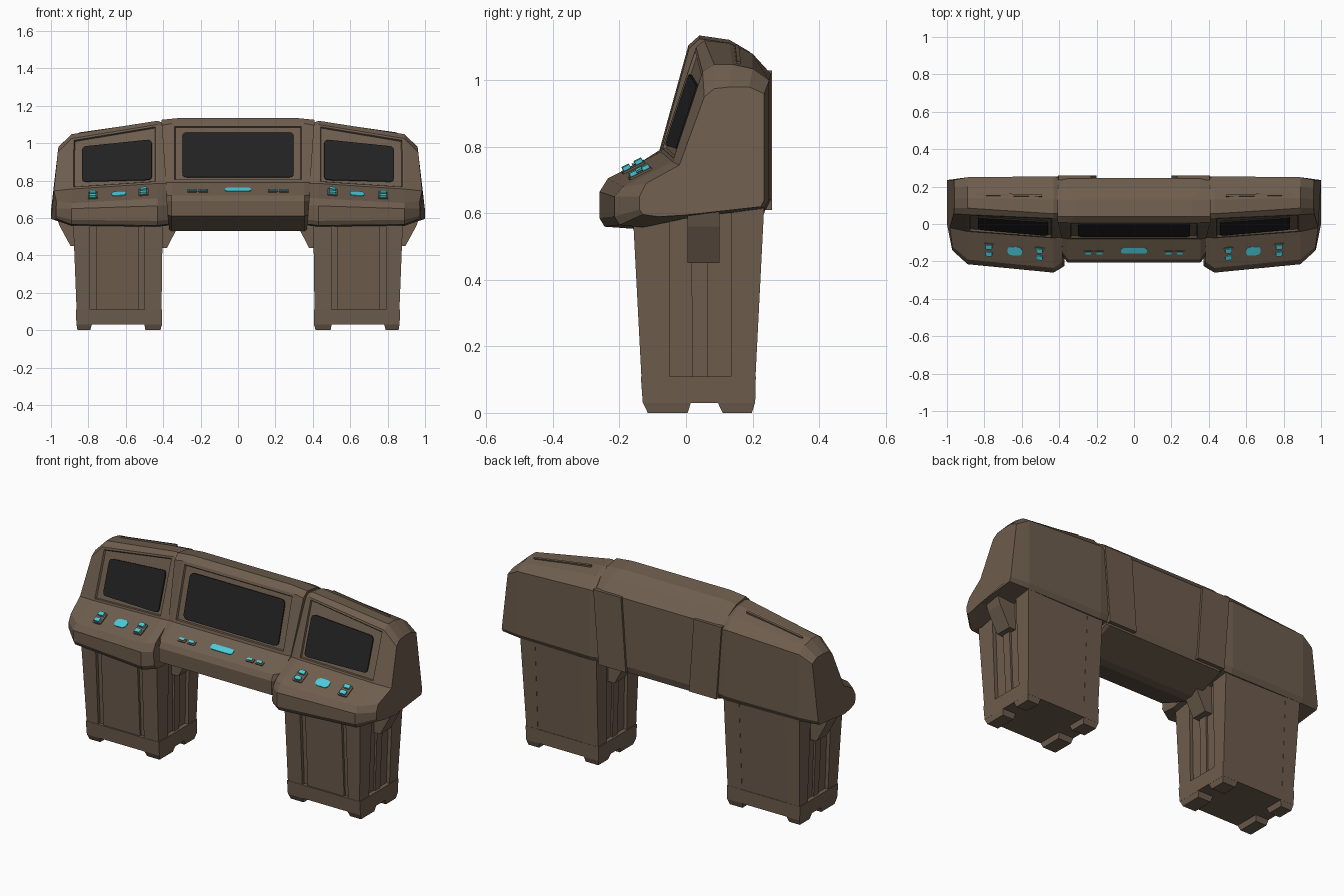
import bpy, bmesh, math
from mathutils import Vector


def material(name, rgb):
    m = bpy.data.materials.new(name)
    m.diffuse_color = (*rgb, 1)
    return m


BROWN = material("brown metal", (0.155, 0.110, 0.075))
BLACK = material("black screen", (0.016, 0.016, 0.016))
CYAN = material("cyan light", (0.07, 0.60, 0.70))


def loft(name, rings, mat=BROWN, mirror=False, inset=None):
    """Skin closed rings of points; optionally recess face inset = (ring, point, margin, depth)."""
    bm = bmesh.new()
    vs = [[bm.verts.new(p) for p in r] for r in rings]
    n = len(vs[0])
    faces = {}
    for i in range(len(vs) - 1):
        for j in range(n):
            k = (j + 1) % n
            faces[i, j] = bm.faces.new((vs[i][j], vs[i][k], vs[i + 1][k], vs[i + 1][j]))
    bm.faces.new(vs[0])
    bm.faces.new(vs[-1])
    bmesh.ops.recalc_face_normals(bm, faces=bm.faces[:])
    if inset:
        i, j, margin, depth = inset
        f = faces[i, j]
        bmesh.ops.inset_individual(bm, faces=[f], thickness=margin, depth=0)
        bmesh.ops.inset_individual(bm, faces=[f], thickness=0.006, depth=-depth)
    me = bpy.data.meshes.new(name)
    bm.to_mesh(me)
    bm.free()
    me.materials.append(mat)
    ob = bpy.data.objects.new(name, me)
    bpy.context.collection.objects.link(ob)
    if mirror:
        ob.modifiers.new("mirror", "MIRROR").use_axis[0] = True
    return ob


def panel(name, c, u, v, w, h, t, r, mat, mirror=False, taper=0.0, base=-0.004):
    """Rounded rectangular plate at c, lying along directions u and v."""
    c, u, v = Vector(c), Vector(u).normalized(), Vector(v).normalized()
    nrm = u.cross(v).normalized()
    flat = []
    for q, (sx, sy) in enumerate([(1, 1), (-1, 1), (-1, -1), (1, -1)]):
        for s in range(4):
            a = math.pi / 2 * (q + s / 3)
            flat.append((sx * (w / 2 - r) + r * math.cos(a), sy * (h / 2 - r) + r * math.sin(a)))
    rings = [[c + u * a + v * b * (1 - taper * a / w) + nrm * d for a, b in flat] for d in (base, t)]
    return loft(name, rings, mat, mirror)


def tbox(name, lo, hi, z0, z1, mirror=True):
    """Tapered box: lo and hi are (x0, x1, y0, y1)."""
    rect = lambda b, z: [(b[0], b[2], z), (b[1], b[2], z), (b[1], b[3], z), (b[0], b[3], z)]
    return loft(name, [rect(lo, z0), rect(hi, z1)], mirror=mirror)


def prism(name, poly, y0, y1):
    return loft(name, [[(x, y, z) for x, z in poly] for y in (y0, y1)], mirror=True)


def seam(z):
    return 0.37 + 0.07 * (z - 0.56)


def shrink(prof):
    """Slightly smaller profile, used at the grooves between modules."""
    return [(0.08 + (y - 0.08) * 0.97 + (0.025 if y < -0.15 else 0), 0.8 + (z - 0.8) * 0.97)
            for y, z in prof]


# Centre module: profile (y, z) lofted across x
mid = [(-0.08, 0.79), (0.007, 1.105), (0.04, 1.135), (0.13, 1.122), (0.19, 1.087), (0.247, 1.025),
       (0.247, 0.64), (0.235, 0.60), (0.05, 0.53), (0.0, 0.53), (-0.205, 0.61), (-0.207, 0.69),
       (-0.19, 0.72)]
full = lambda s: [(s * (0.31 if z > 1.11 else 0.355), y, z) for y, z in mid]
edge = lambda s: [(s * seam(z), y, z) for y, z in shrink(mid)]
loft("centre_housing", [edge(-1), full(-1), full(1), edge(1)], inset=(1, 0, 0.022, 0.01))
panel("centre_screen", (0, -0.0386, 0.94), (1, 0, 0), (0, 0.087, 0.315), 0.60, 0.25, -0.003, 0.025,
      BLACK, base=-0.012)

# Raised plates on the back of the centre module
prism("back_plate", [(0.20, 0.61), (0.372, 0.61), (0.405, 1.03), (0.23, 1.03)], 0.235, 0.259)

# Side modules: inner groove, inner, outer and end profiles
inner = [(-0.075, 0.785), (0.03, 1.10), (0.055, 1.12), (0.13, 1.112), (0.2, 1.08), (0.255, 1.02),
         (0.255, 0.64), (0.24, 0.61), (0.0, 0.58), (-0.15, 0.553), (-0.245, 0.56), (-0.26, 0.585),
         (-0.26, 0.665), (-0.235, 0.705)]
outer = [(-0.04, 0.755), (0.05, 1.025), (0.085, 1.048), (0.14, 1.048), (0.2, 1.035), (0.25, 1.0),
         (0.25, 0.64), (0.235, 0.615), (0.0, 0.585), (-0.13, 0.558), (-0.2, 0.565), (-0.215, 0.59),
         (-0.215, 0.65), (-0.19, 0.68)]
end = [(-0.02, 0.745), (0.055, 0.95), (0.085, 0.975), (0.13, 0.98), (0.19, 0.98), (0.235, 0.96),
       (0.235, 0.64), (0.225, 0.62), (0.0, 0.595), (-0.08, 0.59), (-0.13, 0.597), (-0.14, 0.612),
       (-0.14, 0.65), (-0.12, 0.69)]
loft("side_housing", [
    [(seam(z), y, z) for y, z in shrink(inner)],
    [(0.43, y, z) for y, z in inner],
    [(0.89, y, z) for y, z in outer],
    [(1 - 0.12 * max(0, z - 0.65) - 0.2 * max(0, -y), y, z) for y, z in end],
], mirror=True, inset=(1, 0, 0.016, 0.01))
along = Vector((0.46, 0.035, -0.03))
panel("side_screen", (0.648, -0.0165, 0.902), along, (0, 0.105, 0.315), 0.375, 0.212, -0.003, 0.02,
      BLACK, mirror=True, taper=0.14, base=-0.012)
panel("top_strip", (0.67, 0.155, 1.076), (0.46, 0.008, -0.066), (0, 1, -0.2), 0.36, 0.012, 0.006,
      0.003, BROWN, mirror=True, base=-0.02)

# Centre controls
mv = Vector((0, 0.11, 0.065))
deck_mid = lambda x, t: Vector((x, -0.08, 0.787)) - mv * t
panel("centre_light", deck_mid(0, 0.56), (1, 0, 0), mv, 0.14, 0.034, 0.004, 0.014, CYAN)
for x in (0.185, 0.245):
    panel("centre_key_base", deck_mid(x, 0.66), (1, 0, 0), mv, 0.05, 0.028, 0.005, 0.006, BROWN, True)
    panel("centre_key", deck_mid(x, 0.66), (1, 0, 0), mv, 0.032, 0.014, 0.010, 0.004, CYAN, True)

# Side controls
sv = Vector((0, 0.16, 0.08))
deck = lambda x, t: Vector((0.43, -0.075, 0.785)) + along * ((x - 0.43) / 0.46) - sv * t
panel("side_light", deck(0.637, 0.53), along, sv, 0.078, 0.05, 0.004, 0.02, CYAN, True)
for x in (0.505, 0.775):
    panel("side_key_base", deck(x, 0.55), along, sv, 0.055, 0.075, 0.006, 0.008, BROWN, True)
    for t in (0.43, 0.66):
        panel("side_key", deck(x, t), along, sv, 0.036, 0.024, 0.018, 0.006, CYAN, True)

# Pedestals: core, corner posts, panels and ribs
tbox("pedestal_core", (0.43, 0.84, -0.112, 0.200), (0.42, 0.862, -0.142, 0.230), 0.03, 0.64)
for xa, xb, ya, yb in [(0.41, 0.50, -0.13, -0.05), (0.79, 0.86, -0.13, -0.05),
                       (0.41, 0.50, 0.135, 0.205), (0.79, 0.86, 0.135, 0.205)]:
    sx0, sx1 = (-0.008, 0.0) if xa < 0.6 else (0.0, 0.024)
    sy0, sy1 = (-0.032, 0.0) if ya < 0 else (0.0, 0.031)
    tbox("pedestal_post", (xa, xb, ya, yb), (xa + sx0, xb + sx1, ya + sy0, yb + sy1), 0.03, 0.64)
tbox("pedestal_front_panel", (0.53, 0.76, -0.125, 0), (0.53, 0.76, -0.155, 0), 0.06, 0.60)
tbox("pedestal_back_panel", (0.45, 0.82, 0.1, 0.205), (0.45, 0.82, 0.1, 0.235), 0.06, 0.64)
tbox("pedestal_side_rib", (0.418, 0.852, 0.02, 0.066), (0.412, 0.872, 0.015, 0.066), 0.10, 0.56)

# Pedestal base and feet
tbox("pedestal_base", (0.406, 0.864, -0.130, 0.208), (0.405, 0.867, -0.136, 0.210), 0.03, 0.11)
for xa, xb in ((0.415, 0.495), (0.79, 0.858)):
    for ya, yb in ((-0.115, 0.005), (0.11, 0.198)):
        tbox("foot", (xa, xb, ya, yb), (xa - 0.009, xb + 0.006, ya - 0.015, yb + 0.01), 0, 0.032)

# Brackets under the side modules
prism("outer_bracket", [(0.84, 0.62), (0.975, 0.62), (0.955, 0.56), (0.895, 0.45), (0.84, 0.45)],
      0.005, 0.10)
prism("inner_bracket", [(0.44, 0.60), (0.31, 0.60), (0.32, 0.555), (0.38, 0.44), (0.44, 0.44)],
      0.005, 0.10)
